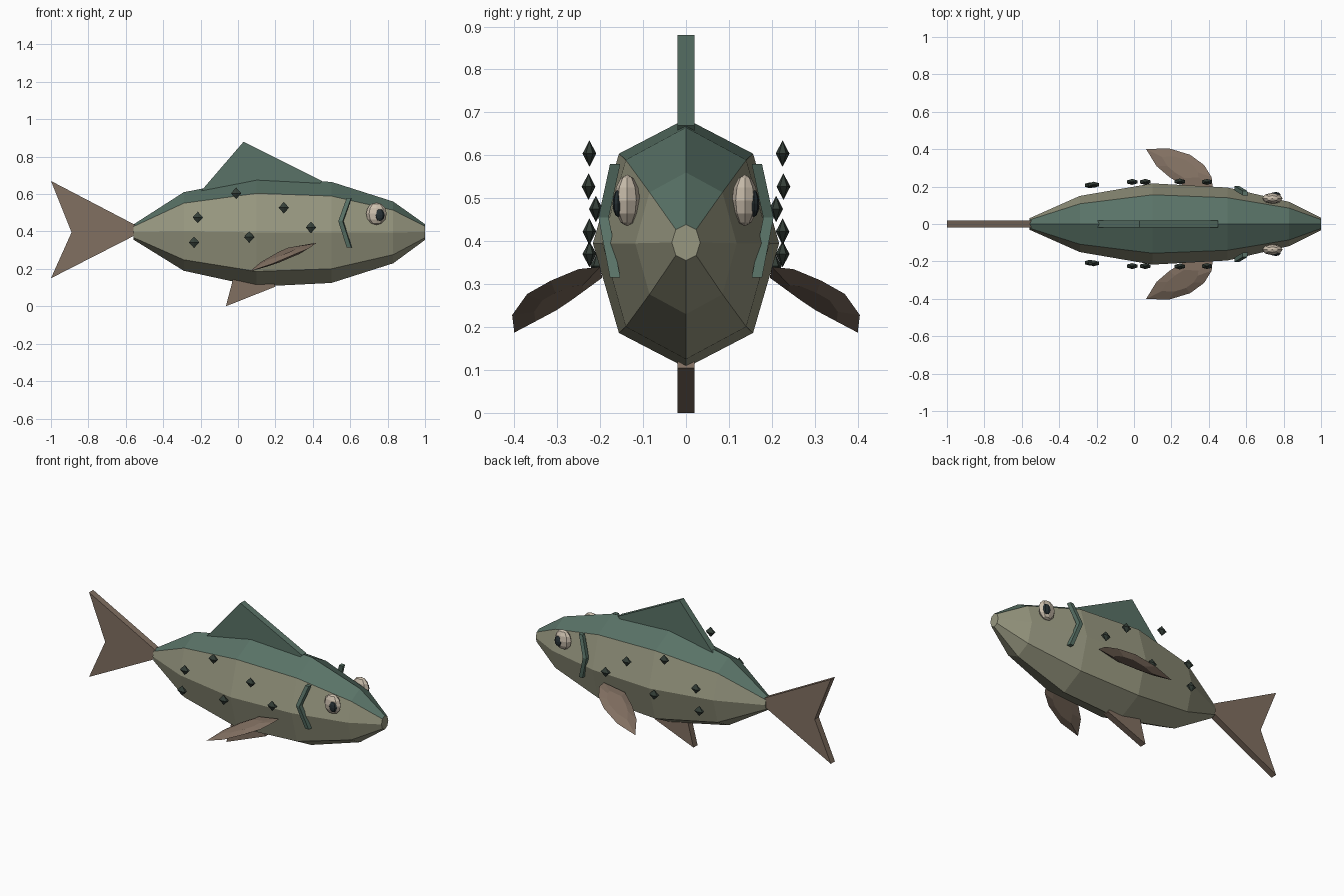
import bpy, bmesh
from math import radians
from mathutils import Vector

if "Cube" in bpy.data.objects:
    bpy.data.objects.remove(bpy.data.objects["Cube"])


def mat(name, rgb):
    m = bpy.data.materials.new(name)
    m.diffuse_color = (*rgb, 1)
    m.use_nodes = True
    m.node_tree.nodes["Principled BSDF"].inputs["Base Color"].default_value = m.diffuse_color
    return m


GREEN = mat("back_green", (0.10, 0.17, 0.135))
OLIVE = mat("side_olive", (0.31, 0.31, 0.215))
BROWN = mat("fin_brown", (0.22, 0.16, 0.12))
CREAM = mat("eye_cream", (0.60, 0.52, 0.42))
DARK = mat("pupil_dark", (0.02, 0.03, 0.035))
SPOT = mat("spot_dark", (0.035, 0.05, 0.04))


def finish(bm, name, *mats):
    bmesh.ops.recalc_face_normals(bm, faces=bm.faces)
    me = bpy.data.meshes.new(name)
    bm.to_mesh(me)
    bm.free()
    for m in mats:
        me.materials.append(m)
    ob = bpy.data.objects.new(name, me)
    bpy.context.collection.objects.link(ob)
    return ob


def flat_fin(name, pts, m, half=0.02):
    """Extrude an x/z outline to a thin plate across y."""
    bm = bmesh.new()
    f = bm.faces.new([bm.verts.new((x, -half, z)) for x, z in pts])
    ext = bmesh.ops.extrude_face_region(bm, geom=[f])["geom"]
    moved = [v for v in ext if isinstance(v, bmesh.types.BMVert)]
    bmesh.ops.translate(bm, verts=moved, vec=(0, 2 * half, 0))
    return finish(bm, name, m)


def ball(name, loc, size, segs, rings, m):
    bm = bmesh.new()
    bmesh.ops.create_uvsphere(bm, u_segments=segs, v_segments=rings, radius=1)
    bmesh.ops.scale(bm, vec=size, verts=bm.verts)
    bmesh.ops.translate(bm, vec=loc, verts=bm.verts)
    return finish(bm, name, m)


# Body: eight-sided rings (x, half width, half height, centre z)
RINGS = [(-0.56, 0.03, 0.04, 0.397), (-0.29, 0.15, 0.21, 0.40), (0.10, 0.217, 0.29, 0.395),
         (0.50, 0.195, 0.27, 0.395), (0.83, 0.118, 0.165, 0.395), (1.0, 0.033, 0.042, 0.397)]
SECTION = [(0, 1), (0.72, 0.72), (1, 0), (0.72, -0.72),
           (0, -1), (-0.72, -0.72), (-1, 0), (-0.72, 0.72)]
bm = bmesh.new()
loops = [[bm.verts.new((x, w * a, c + h * b)) for a, b in SECTION] for x, w, h, c in RINGS]
for r0, r1 in zip(loops, loops[1:]):
    for i in range(8):
        j = (i + 1) % 8
        bm.faces.new((r0[i], r0[j], r1[j], r1[i])).material_index = 0 if i in (0, 7) else 1
for end in (loops[0], loops[-1]):
    bm.faces.new(end).material_index = 1
finish(bm, "body", GREEN, OLIVE)

# Upright fins
flat_fin("tail_fin", [(-0.54, 0.43), (-1, 0.67), (-0.89, 0.395), (-1, 0.15), (-0.54, 0.385)], BROWN)
flat_fin("dorsal_fin", [(-0.22, 0.59), (0.03, 0.88), (0.45, 0.67), (0.40, 0.62)], GREEN)
flat_fin("belly_fin", [(-0.065, 0), (0.20, 0.105), (0.18, 0.16), (-0.02, 0.17)], BROWN)

# Side fin: leaf outline with a raised middle on both faces
LEAF = [(0.42, 0.20, 0.34), (0.415, 0.25, 0.335), (0.375, 0.315, 0.308), (0.30, 0.37, 0.277),
        (0.185, 0.405, 0.228), (0.065, 0.40, 0.187), (0.12, 0.31, 0.235),
        (0.19, 0.25, 0.275), (0.28, 0.195, 0.315)]
SPOTS = [(-0.215, 0.21, 0.475), (-0.235, 0.207, 0.342), (-0.01, 0.225, 0.604),
         (0.06, 0.225, 0.37), (0.245, 0.227, 0.527), (0.39, 0.225, 0.422)]

for side, s in (("left", 1), ("right", -1)):
    bm = bmesh.new()
    rim = [bm.verts.new((x, s * y, z)) for x, y, z in LEAF]
    mid = sum((v.co for v in rim), Vector()) / len(rim)
    up = Vector((-0.26, s * 0.24, 0.93)) * 0.016
    for d in (up, -up):
        inner = [bm.verts.new(mid.lerp(v.co, 0.55) + d) for v in rim]
        for i in range(len(rim)):
            j = (i + 1) % len(rim)
            bm.faces.new((rim[i], rim[j], inner[j], inner[i]))
        bm.faces.new(inner)
    finish(bm, "side_fin_" + side, BROWN)

    # Eye and pupil
    ball("eye_" + side, (0.74, s * 0.137, 0.495), (0.055, 0.03, 0.06), 8, 6, CREAM)
    ball("pupil_" + side, (0.757, s * 0.158, 0.488), (0.027, 0.013, 0.032), 8, 6, DARK)

    # Gill ridge: bent bar
    bm = bmesh.new()
    bar = []
    for x, y, z in ((0.595, 0.165, 0.58), (0.55, 0.192, 0.455), (0.595, 0.165, 0.315)):
        bar.append([bm.verts.new((x + a, s * (y + b), z))
                    for a, b in ((-0.014, -0.012), (0.014, -0.012), (0.010, 0.012), (-0.014, 0.012))])
    for r0, r1 in zip(bar, bar[1:]):
        for i in range(4):
            j = (i + 1) % 4
            bm.faces.new((r0[i], r0[j], r1[j], r1[i]))
    bm.faces.new(bar[0])
    bm.faces.new(bar[-1])
    finish(bm, "gill_" + side, GREEN)

    # Spots: six-sided double cones
    for k, (x, y, z) in enumerate(SPOTS):
        ball(f"spot_{side}_{k + 1}", (x, s * y, z), (0.032, 0.016, 0.031), 6, 2, SPOT)
